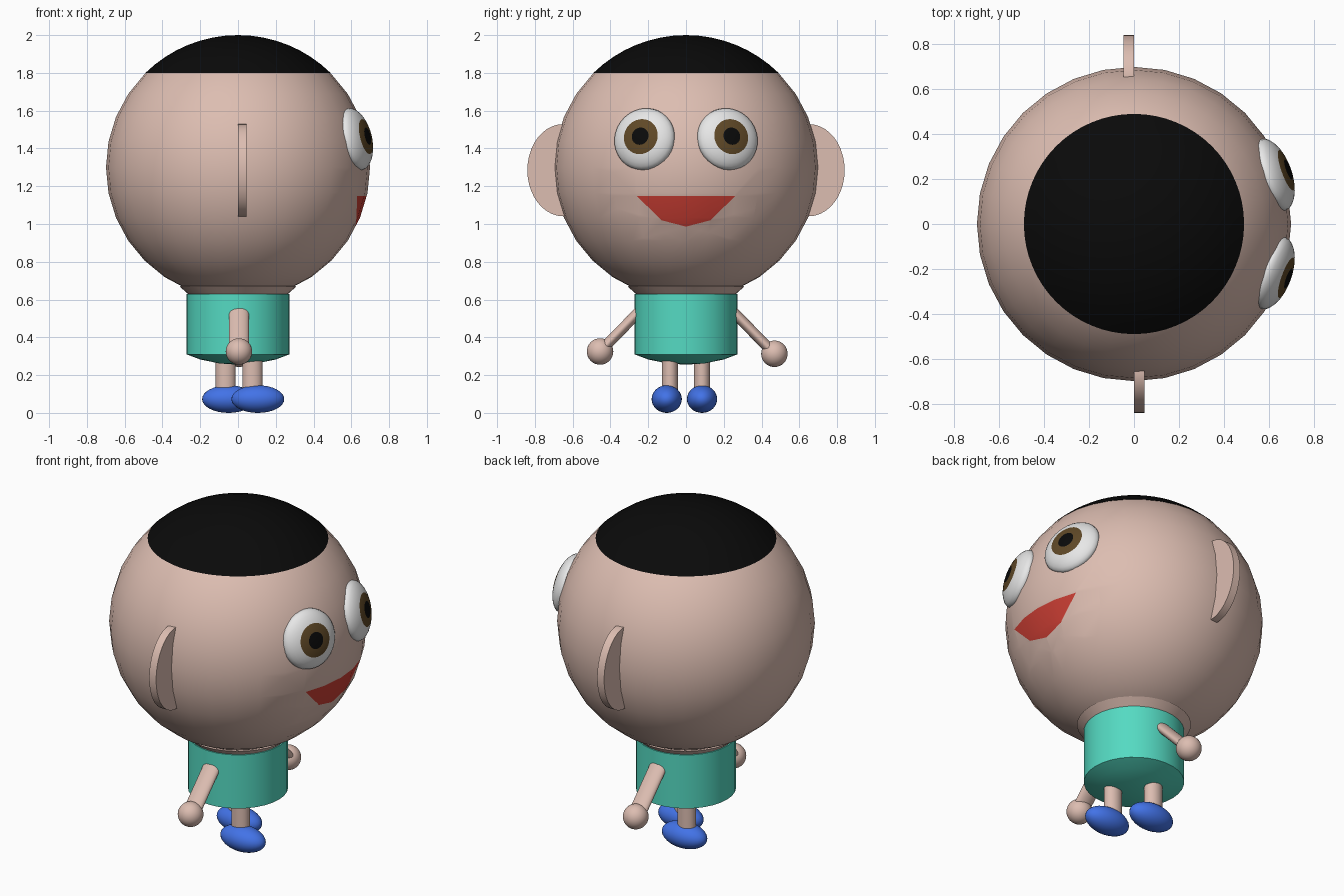
import bpy, bmesh, math
from mathutils import Vector, Matrix

if "Cube" in bpy.data.objects:
    bpy.data.objects.remove(bpy.data.objects["Cube"])


def material(name, rgb):
    m = bpy.data.materials.new(name)
    m.diffuse_color = (*rgb, 1)
    m.use_nodes = True
    m.node_tree.nodes["Principled BSDF"].inputs["Base Color"].default_value = m.diffuse_color
    return m


SKIN = material("skin", (0.72, 0.51, 0.44))
BLACK = material("black", (0.003, 0.003, 0.003))
TEAL = material("teal", (0.09, 0.70, 0.54))
BLUE = material("blue", (0.055, 0.17, 0.80))
RED = material("red", (0.62, 0.05, 0.035))
WHITE = material("white", (0.83, 0.83, 0.83))
BROWN = material("brown", (0.115, 0.065, 0.02))


def finish(name, bm, mats, angle=40):
    bmesh.ops.recalc_face_normals(bm, faces=bm.faces)
    me = bpy.data.meshes.new(name)
    bm.to_mesh(me)
    bm.free()
    for m in mats:
        me.materials.append(m)
    ob = bpy.data.objects.new(name, me)
    bpy.context.collection.objects.link(ob)
    bpy.ops.object.select_all(action='DESELECT')
    ob.select_set(True)
    bpy.context.view_layer.objects.active = ob
    bpy.ops.object.shade_smooth_by_angle(angle=math.radians(angle))
    return ob


def lathe(profile, steps=32):
    """Spin (radius, height) points around z."""
    bm = bmesh.new()
    vs = [bm.verts.new((r, 0, z)) for r, z in profile]
    es = [bm.edges.new(p) for p in zip(vs, vs[1:])]
    bmesh.ops.spin(bm, geom=vs + es, cent=(0, 0, 0), axis=(0, 0, 1),
                   angle=2 * math.pi, steps=steps)
    bmesh.ops.remove_doubles(bm, verts=bm.verts, dist=1e-5)
    return bm


def ball(name, loc, scale, mat):
    bm = bmesh.new()
    bmesh.ops.create_uvsphere(bm, u_segments=32, v_segments=16, radius=1,
                              matrix=Matrix.Translation(loc) @ Matrix.Diagonal((*scale, 1)))
    return finish(name, bm, [mat])


def rod(name, a, b, rx, ry, mat):
    """Oval rod between two points; rx lies along x."""
    a, b = Vector(a), Vector(b)
    z = (b - a).normalized()
    x = Vector((1, 0, 0))
    rot = Matrix((x, z.cross(x), z)).transposed().to_4x4()
    bm = bmesh.new()
    bmesh.ops.create_cone(bm, cap_ends=True, segments=32, radius1=1, radius2=1,
                          depth=(b - a).length,
                          matrix=Matrix.Translation((a + b) / 2) @ rot @ Matrix.Diagonal((rx, ry, 1, 1)))
    return finish(name, bm, [mat])


# head: sphere cut flat under the hair, mouth cut into its surface
R, CZ = 0.699, 1.3
bm = bmesh.new()
bmesh.ops.create_uvsphere(bm, u_segments=32, v_segments=16, radius=R,
                          matrix=Matrix.Translation((0, 0, CZ)))
bmesh.ops.bisect_plane(bm, geom=bm.verts[:] + bm.edges[:] + bm.faces[:], plane_co=(0, 0, 1.81),
                       plane_no=(0, 0, 1), clear_outer=True)
mouth = [(-0.26, 1.148), (-0.13, 1.02), (0, 0.986), (0.13, 1.02), (0.26, 1.148)]
sides = []
for (y0, z0), (y1, z1) in zip(mouth, mouth[1:] + mouth[:1]):
    sides.append((Vector((0, y0, z0)), Vector((0, z1 - z0, y0 - y1)).normalized()))
for co, no in sides:
    faces = [f for f in bm.faces if f.calc_center_median().x > 0.4
             and abs(f.calc_center_median().y) < 0.36 and 0.9 < f.calc_center_median().z < 1.25]
    geom = set(faces)
    for f in faces:
        geom.update(f.verts, f.edges)
    bmesh.ops.bisect_plane(bm, geom=list(geom), plane_co=co, plane_no=no)
for f in bm.faces:
    c = f.calc_center_median()
    if c.x > 0 and all((c - co).dot(no) < 0 for co, no in sides):
        f.material_index = 1
finish("head", bm, [SKIN, RED])

# hair cap
top = math.acos(0.5 / 0.7)
cap = [(0.7 * math.sin(top * i / 8), CZ + 0.7 * math.cos(top * i / 8)) for i in range(9)]
finish("hair", lathe(cap + [(0, 1.8)], 64), [BLACK])

# neck and shirt
finish("neck", lathe([(0, 0.60), (0.262, 0.60), (0.265, 0.63), (0.31, 0.67), (0, 0.69)]), [SKIN])
finish("shirt", lathe([(0, 0.63), (0.272, 0.63), (0.272, 0.31), (0.2, 0.283),
                       (0.1, 0.262), (0, 0.255)]), [TEAL], 30)

# parts in pairs; s is the side along y
for s, side in ((-1, "right"), (1, "left")):
    # eye: shallow dome with iris and pupil rings
    angles = [math.asin(r / 0.168) for r in (0, 0.024, 0.047, 0.071, 0.095, 0.117, 0.138, 0.154)]
    prof = [(0.168 * math.sin(t), 0.672 + 0.078 * math.cos(t)) for t in angles]
    bm = lathe(prof + [(0.164, 0.69), (0.168, 0.672), (0.155, 0.655)])
    for f in bm.faces:
        c = f.calc_center_median()
        r = math.hypot(c.x, c.y)
        f.material_index = 2 if r < 0.047 else 1 if r < 0.095 else 0
    aim = Vector((0.645, s * 0.228, 0.155)).to_track_quat('Z', 'Y').to_matrix().to_4x4()
    bm.transform(Matrix.Translation((0, 0, CZ)) @ aim)
    finish(side + "_eye", bm, [WHITE, BROWN, BLACK], 50)

    # ear: flat oval disc
    bm = bmesh.new()
    bmesh.ops.create_cone(bm, cap_ends=True, segments=40, radius1=1, radius2=1, depth=0.046,
                          matrix=Matrix.Translation((-s * 0.023, s * 0.65, 1.285))
                          @ Matrix.Rotation(math.pi / 2, 4, 'Y') @ Matrix.Diagonal((0.244, 0.19, 1, 1)))
    finish(side + "_ear", bm, [SKIN])

    # arm and hand
    hand = (0.005, -0.455, 0.325) if s < 0 else (0.005, 0.468, 0.313)
    rod(side + "_arm", (0.005, s * 0.22, 0.565), hand, 0.053, 0.028, SKIN)
    ball(side + "_hand", hand, (0.07, 0.07, 0.07), SKIN)

    # leg and shoe, one a step ahead of the other
    lx, sx, sy = (0.077, 0.105, -0.102) if s < 0 else (-0.065, -0.05, 0.085)
    rod(side + "_leg", (lx, s * 0.085, 0.09), (lx, s * 0.085, 0.32), 0.053, 0.043, SKIN)
    ball(side + "_shoe", (sx, sy, 0.073), (0.14, 0.08, 0.073), BLUE)
